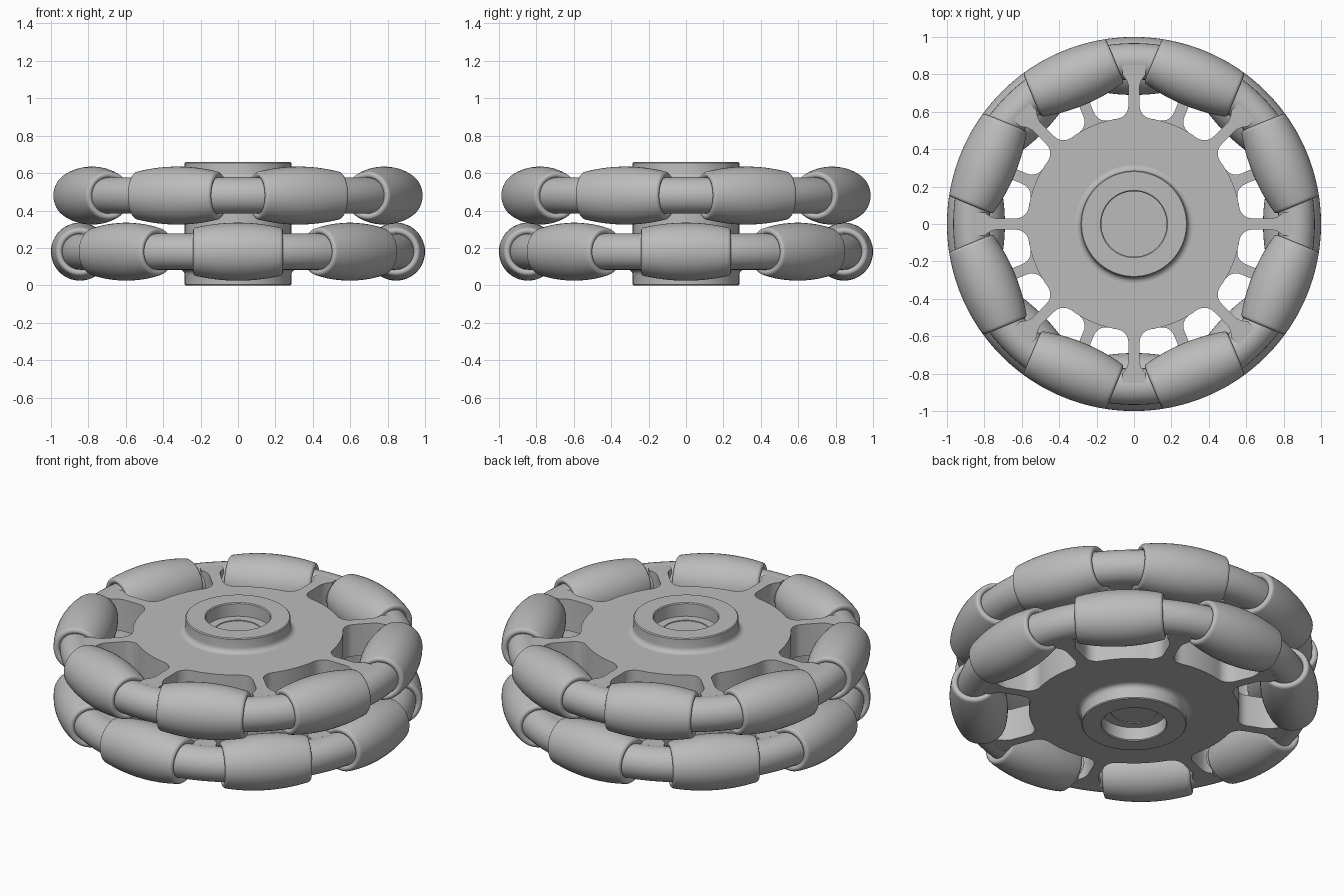
import bpy, bmesh
from math import sin, cos, pi, radians, sqrt, atan2
from mathutils import Matrix, Vector

if "Cube" in bpy.data.objects:
    bpy.data.objects.remove(bpy.data.objects["Cube"])

ROWS = {"lower": (0.18, 0.0), "upper": (0.48, 22.5)}   # height, first roller angle
COUNT, STEP = 8, 45
AXIS_R = 0.845                                         # wheel centre to roller axis

grey = bpy.data.materials.new("plain_grey")
grey.use_nodes = True
grey.diffuse_color = (0.5, 0.5, 0.5, 1)
grey.node_tree.nodes["Principled BSDF"].inputs["Base Color"].default_value = (0.5, 0.5, 0.5, 1)


def finish(name, bm, matrix=None, angle=35):
    bmesh.ops.recalc_face_normals(bm, faces=bm.faces)
    mesh = bpy.data.meshes.new(name)
    bm.to_mesh(mesh)
    bm.free()
    mesh.materials.append(grey)
    obj = bpy.data.objects.new(name, mesh)
    bpy.context.collection.objects.link(obj)
    if matrix:
        obj.matrix_world = matrix
    bpy.ops.object.select_all(action='DESELECT')
    obj.select_set(True)
    bpy.context.view_layer.objects.active = obj
    bpy.ops.object.shade_smooth_by_angle(angle=radians(angle))
    return obj


def lathe(profile, steps, closed=True):
    """Revolve a (radius, height) profile around z."""
    bm = bmesh.new()
    rings = [[bm.verts.new((r * cos(a), r * sin(a), h)) for r, h in profile]
             for a in (2 * pi * i / steps for i in range(steps))]
    n = len(profile)
    for i in range(steps):
        a, b = rings[i], rings[(i + 1) % steps]
        for j in range(n if closed else n - 1):
            k = (j + 1) % n
            bm.faces.new((a[j], a[k], b[k], b[j]))
    return bm


def arc(cx, cy, r, a0, a1, n):
    return [(cx + r * cos(radians(a0 + (a1 - a0) * i / n)),
             cy + r * sin(radians(a0 + (a1 - a0) * i / n))) for i in range(n + 1)]


def roller_profile():
    """Barrel that follows the wheel's rim, with rounded lips and cupped ends."""
    half = 0.222
    end = sqrt(1 - half ** 2) - AXIS_R
    side = [(sqrt(1 - t * t) - AXIS_R, t) for t in (half * i / 8 for i in range(8))]
    lip = arc(end - 0.018, half, 0.018, 0, 180, 6)
    top = side + lip + [(end - 0.036, half - 0.04), (0.03, half - 0.04)]
    return [(r, -h) for r, h in reversed(top[1:])] + top


def disc_outline():
    """One spoke pitch: rounded notch corners, thin spoke and flared tip."""
    rim, half, f = 0.57, 0.03, 0.07
    cy = half + f
    cx = sqrt((rim + f) ** 2 - cy ** 2)
    start = atan2(cy, cx) * 180 / pi
    side = arc(cx, cy, f, 180 + start, 270, 7)
    side += [(0.74, half), (0.77, 0.04), (0.80, 0.062), (0.85, 0.062)]
    spoke = [(x, -y) for x, y in side] + side[::-1]
    return spoke + arc(0, 0, rim, start, STEP - start, 10)[1:-1]


def spoked_disc(name, z, first):
    bm = bmesh.new()
    verts = []
    for k in range(COUNT):
        turn = Matrix.Rotation(radians(first + STEP * k), 3, 'Z')
        verts += [bm.verts.new(turn @ Vector((x, y, z - 0.095))) for x, y in disc_outline()]
    face = bm.faces.new(verts)
    top = bmesh.ops.extrude_face_region(bm, geom=[face])["geom"]
    bmesh.ops.translate(bm, vec=(0, 0, 0.19),
                        verts=[v for v in top if isinstance(v, bmesh.types.BMVert)])
    finish(name, bm)


def spacer(name, z, angle):
    """Short curved tube joining two neighbouring rollers."""
    bm = bmesh.new()
    rings = []
    for i in range(9):
        turn = Matrix.Rotation(radians(angle - 10 + 2.5 * i), 3, 'Z')
        rings.append([bm.verts.new(turn @ Vector((x, 0, z + h)))
                      for x, h in arc(0.87, 0, 0.097, 0, 360, 32)[:-1]])
    for a, b in zip(rings, rings[1:]):
        for j in range(32):
            k = (j + 1) % 32
            bm.faces.new((a[j], a[k], b[k], b[j]))
    bm.faces.new(rings[0])
    bm.faces.new(rings[-1])
    finish(name, bm)


# Rows of rollers, spacers and spoked discs
for row, (z, first) in ROWS.items():
    spoked_disc(row + "_spoked_disc", z, first + STEP / 2)
    for k in range(COUNT):
        angle = first + STEP * k
        place = (Matrix.Rotation(radians(angle), 4, 'Z') @ Matrix.Translation((AXIS_R, 0, z))
                 @ Matrix.Rotation(pi / 2, 4, 'X'))
        finish(f"{row}_roller_{k + 1}", lathe(roller_profile(), 48), place)
        spacer(f"{row}_spacer_{k + 1}", z, angle + STEP / 2)

# Hub with stepped bore, bevelled rims and a fillet onto each disc
MID = 0.33
quarter = [(0.125, 0.25), (0.175, 0.25), (0.175, 0.325), (0.18, MID), (0.28, MID), (0.285, 0.325)]
quarter += arc(0.315, 0.275, 0.03, 180, 270, 5) + [(0.315, 0.2), (0.285, 0.2)]
hub = [(r, MID + h) for r, h in quarter] + [(r, MID - h) for r, h in reversed(quarter)]
finish("hub", lathe(hub, 96))
